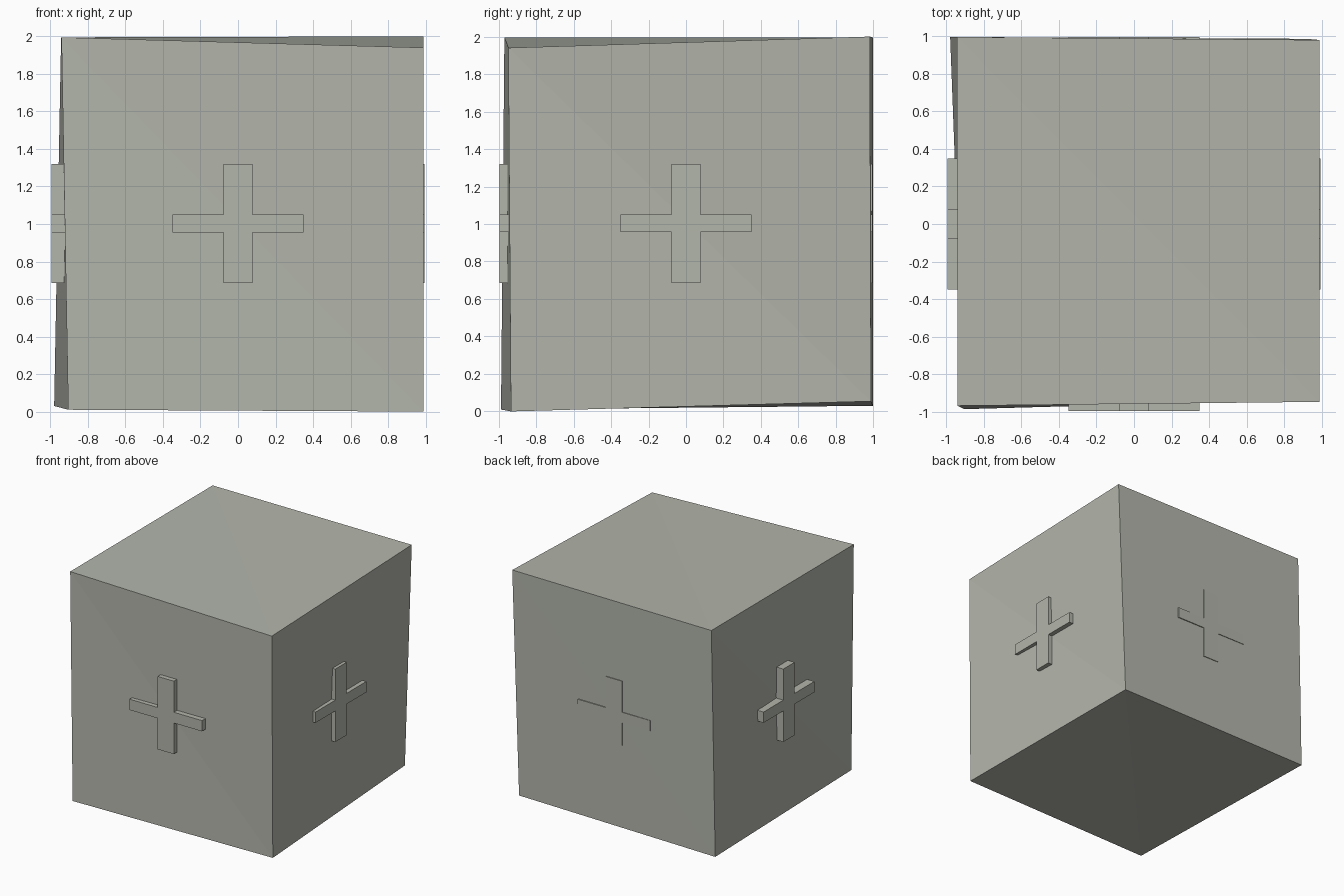
import bpy
import bmesh
from math import radians
from mathutils import Matrix

old = bpy.data.objects.get("Cube")
if old:
    bpy.data.objects.remove(old, do_unlink=True)

# One stone colour for everything
stone = bpy.data.materials.new("pale grey stone")
stone.use_nodes = True
colour = (0.45, 0.465, 0.41, 1.0)
stone.diffuse_color = colour
stone.node_tree.nodes["Principled BSDF"].inputs["Base Color"].default_value = colour


def finish(bm, name):
    bmesh.ops.recalc_face_normals(bm, faces=bm.faces[:])
    mesh = bpy.data.meshes.new(name)
    bm.to_mesh(mesh)
    bm.free()
    mesh.materials.append(stone)
    obj = bpy.data.objects.new(name, mesh)
    bpy.context.collection.objects.link(obj)
    return obj


# Block: a cube with slightly uneven corners
corners = {
    "a": (-0.905, -0.987, 0.01), "b": (0.99, -0.934, 0.0),
    "c": (-0.941, -0.969, 1.995), "d": (0.99, -0.948, 1.94),
    "e": (-0.98, 0.997, 0.03), "f": (0.92, 0.987, 0.054),
    "g": (-0.943, 0.997, 1.995), "h": (0.99, 0.981, 2.0),
}
bm = bmesh.new()
verts = {key: bm.verts.new(co) for key, co in corners.items()}
# Each side is folded along the diagonal between its first and third corner
for side in ("bdca", "dhfb", "hgef", "gcae", "dhgc", "abfe"):
    if side == "dhgc":
        p, q, r, s = "dhgc"
    else:
        p, q, r, s = side
    bm.faces.new([verts[k] for k in (p, q, r)])
    bm.faces.new([verts[k] for k in (p, r, s)])
finish(bm, "block")


# Raised plus-shaped mark on each of the four upright sides
def cross(name, angle, reach):
    w, h, arm, tall = 0.078, 0.047, 0.35, 0.318
    quarter = [(w, tall), (w, h), (arm, h)]
    outline = quarter + [(x, -z) for x, z in reversed(quarter)]
    outline += [(-x, -z) for x, z in quarter]
    outline += [(-x, z) for x, z in reversed(quarter)]
    bm = bmesh.new()
    front = bm.faces.new([bm.verts.new((x, -reach, z + 1.003)) for x, z in outline])
    solid = bmesh.ops.extrude_face_region(bm, geom=[front], use_keep_orig=True)
    moved = [v for v in solid["geom"] if isinstance(v, bmesh.types.BMVert)]
    bmesh.ops.translate(bm, verts=moved, vec=(0, 0.15, 0))
    bm.transform(Matrix.Rotation(radians(angle), 4, "Z"))
    finish(bm, name)


cross("front_cross", 0, 0.996)
cross("left_cross", 90, 0.994)
cross("back_cross", 180, 0.996)
cross("right_cross", 270, 0.994)
